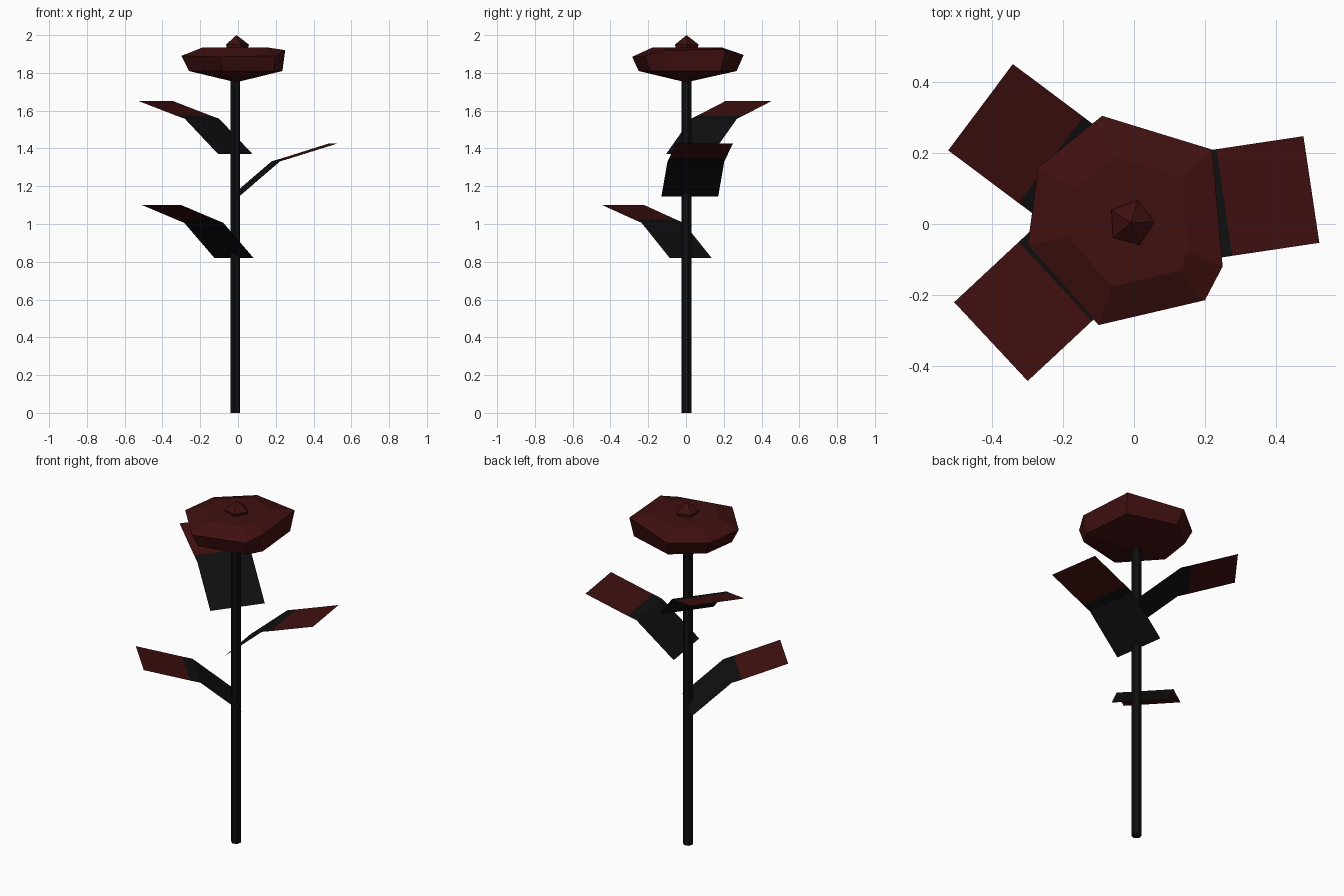
import bpy, bmesh, math
from mathutils import Vector, Matrix

cube = bpy.data.objects.get("Cube")
if cube:
    bpy.data.objects.remove(cube)


def material(name, rgb):
    m = bpy.data.materials.new(name)
    m.use_nodes = True
    m.diffuse_color = (*rgb, 1)
    m.node_tree.nodes["Principled BSDF"].inputs["Base Color"].default_value = (*rgb, 1)
    return m


RED = material("dark red", (0.05, 0.005, 0.005))
BLACK = material("near black", (0.005, 0.005, 0.005))


def make(name, bm, mats):
    mesh = bpy.data.meshes.new(name)
    bm.to_mesh(mesh)
    bm.free()
    for m in mats:
        mesh.materials.append(m)
    obj = bpy.data.objects.new(name, mesh)
    bpy.context.collection.objects.link(obj)
    return obj


def loft(bm, rings, closed=True):
    """Join successive rows of points with quads and return the vertex rows."""
    rows = [[bm.verts.new(p) for p in ring] for ring in rings]
    for a, b in zip(rows, rows[1:]):
        n = len(a)
        for i in range(n if closed else n - 1):
            j = (i + 1) % n
            bm.faces.new((a[i], a[j], b[j], b[i]))
    return rows


def fan(bm, row, tip):
    apex = bm.verts.new(tip)
    for i, v in enumerate(row):
        bm.faces.new((v, row[(i + 1) % len(row)], apex))


def ring(sides, radius, z, centre=(0, 0), turn=0.0):
    angles = [turn + math.tau * i / sides for i in range(sides)]
    return [(centre[0] + radius * math.cos(a), centre[1] + radius * math.sin(a), z) for a in angles]


# Stem: straight six-sided rod
bm = bmesh.new()
rows = loft(bm, [ring(6, 0.027, z, (-0.015, 0.003), 0.3) for z in (0, 1.77)])
bm.faces.new(rows[0][::-1])
bm.faces.new(rows[1])
make("stem", bm, [BLACK])

# Leaves: one bent strip, black near the stem and red towards the tip
LEAF = [(0, 0), (0.22, 0.187), (0.275, 0.203), (0.523, 0.28)]


def leaf(name, degrees, z, origin):
    bm = bmesh.new()
    rows = loft(bm, [[(s, -0.152, h), (s, 0.152, h)] for s, h in LEAF], closed=False)
    bm.normal_update()
    for f in bm.faces:
        if f.normal.z < 0:
            f.normal_flip()
        f.material_index = 1 if f.calc_center_median().x > LEAF[2][0] else 0
    place = Matrix.Translation((*origin, z)) @ Matrix.Rotation(math.radians(degrees), 4, "Z")
    bm.transform(place)
    return make(name, bm, [BLACK, RED])


leaf("lower_leaf", 223, 0.82, (-0.021, 0.025))
leaf("middle_leaf", 8.5, 1.145, (-0.017, 0.02))
leaf("upper_leaf", 143.2, 1.37, (-0.014, 0.016))

# Bloom: shallow uneven bowl with a low crown
rim = [Vector(p) for p in (
    (0.22, 0.21, 1.925), (-0.09, 0.305, 1.895), (-0.27, 0.16, 1.89), (-0.30, -0.06, 1.89),
    (-0.10, -0.285, 1.885), (0.20, -0.215, 1.89), (0.25, -0.12, 1.92))]
lower = [(p.x * 0.9 + 0.01, p.y * 0.88, 1.81) for p in rim]
crown = [(p.x * 0.62, p.y * 0.62, 1.935) for p in rim]
bm = bmesh.new()
rows = loft(bm, [lower, rim, crown])
fan(bm, rows[0][::-1], (-0.01, 0, 1.75))
bm.faces.new(rows[2])
make("bloom", bm, [RED])

# Bud: small five-sided point at the heart of the bloom
heart = (-0.008, 0.003)
bm = bmesh.new()
rows = loft(bm, [ring(5, r, z, heart, 0.05) for r, z in ((0.058, 1.92), (0.066, 1.95))])
fan(bm, rows[1], (*heart, 2.0))
make("bud", bm, [RED])
